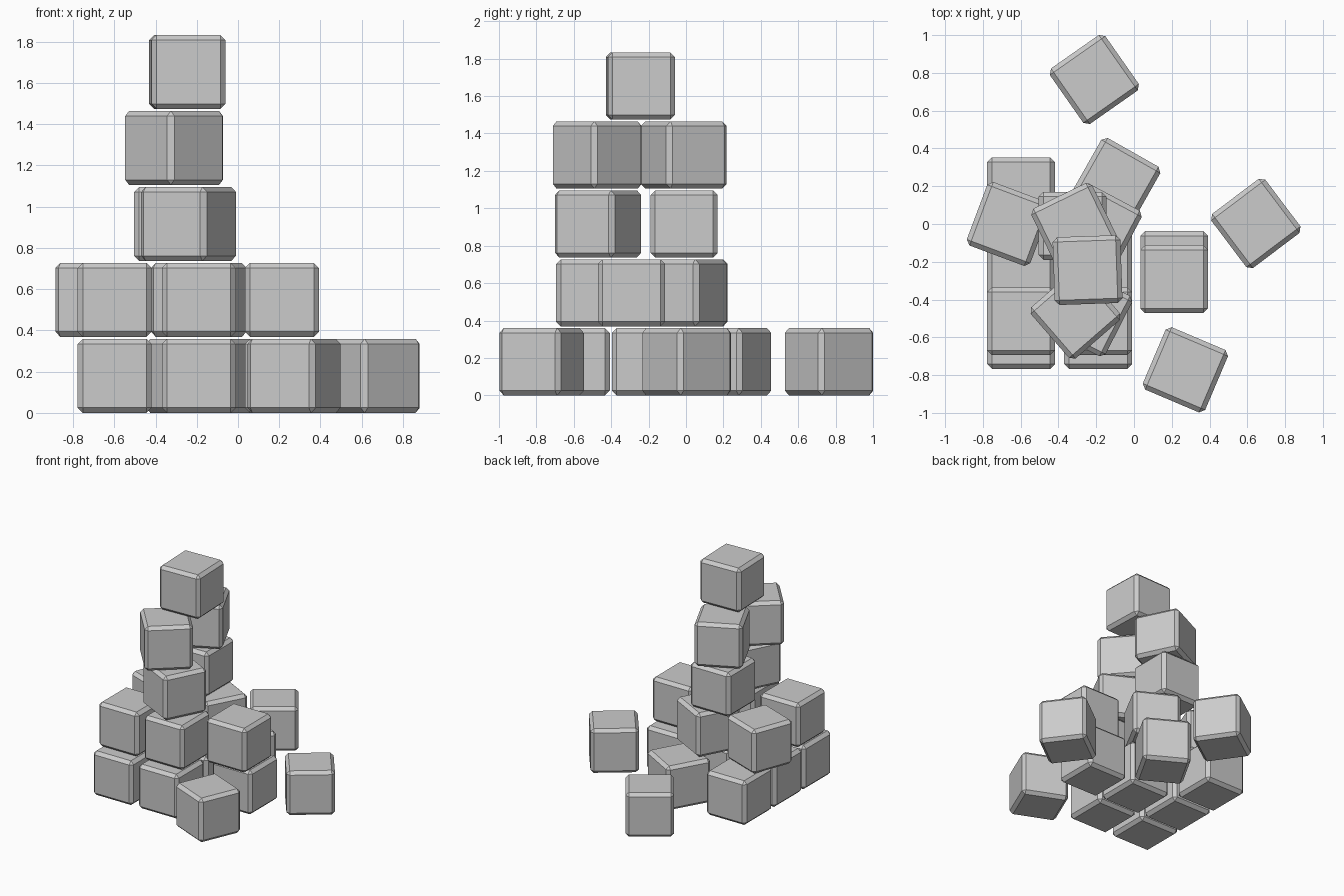
import bpy, bmesh
from math import radians
from mathutils import Matrix

if "Cube" in bpy.data.objects:
    bpy.data.objects.remove(bpy.data.objects["Cube"])

SIZE, CHAMFER, PITCH = 0.359, 0.025, 0.3685

# each layer, bottom to top: (x, y, turn in degrees)
LAYERS = [
    [(-0.598, 0.173, 0), (-0.598, -0.21, 0), (-0.598, -0.587, 0),
     (-0.19, -0.21, 0), (-0.19, -0.587, 0), (0.213, -0.217, 0),
     (-0.093, 0.223, -29.5), (0.645, 0.003, 37), (0.272, -0.772, -23), (-0.21, 0.765, 35)],
    [(-0.598, -0.515, 0), (-0.19, -0.515, 0), (0.213, -0.292, 0),
     (-0.663, 0.0, -20.5), (-0.19, -0.015, -28)],
    [(-0.325, -0.01, 0), (-0.24, -0.47, -27)],
    [(-0.315, -0.012, 26), (-0.31, -0.475, 41)],
    [(-0.246, -0.244, 2)],
]


def block_mesh():
    """Cube with flat chamfers on every edge, base at z = 0."""
    bm = bmesh.new()
    bmesh.ops.create_cube(bm, size=SIZE, matrix=Matrix.Translation((0, 0, SIZE / 2)))
    bmesh.ops.bevel(bm, geom=bm.edges[:], offset=CHAMFER, segments=1, affect='EDGES')
    mesh = bpy.data.meshes.new("block")
    bm.to_mesh(mesh)
    bm.free()
    return mesh


# stacked and loose blocks share one mesh
mesh = block_mesh()
for level, blocks in enumerate(LAYERS):
    for i, (x, y, turn) in enumerate(blocks):
        ob = bpy.data.objects.new(f"block_layer{level + 1}_{i + 1}", mesh)
        ob.location = (x, y, level * PITCH)
        ob.rotation_euler.z = radians(turn)
        bpy.context.collection.objects.link(ob)
